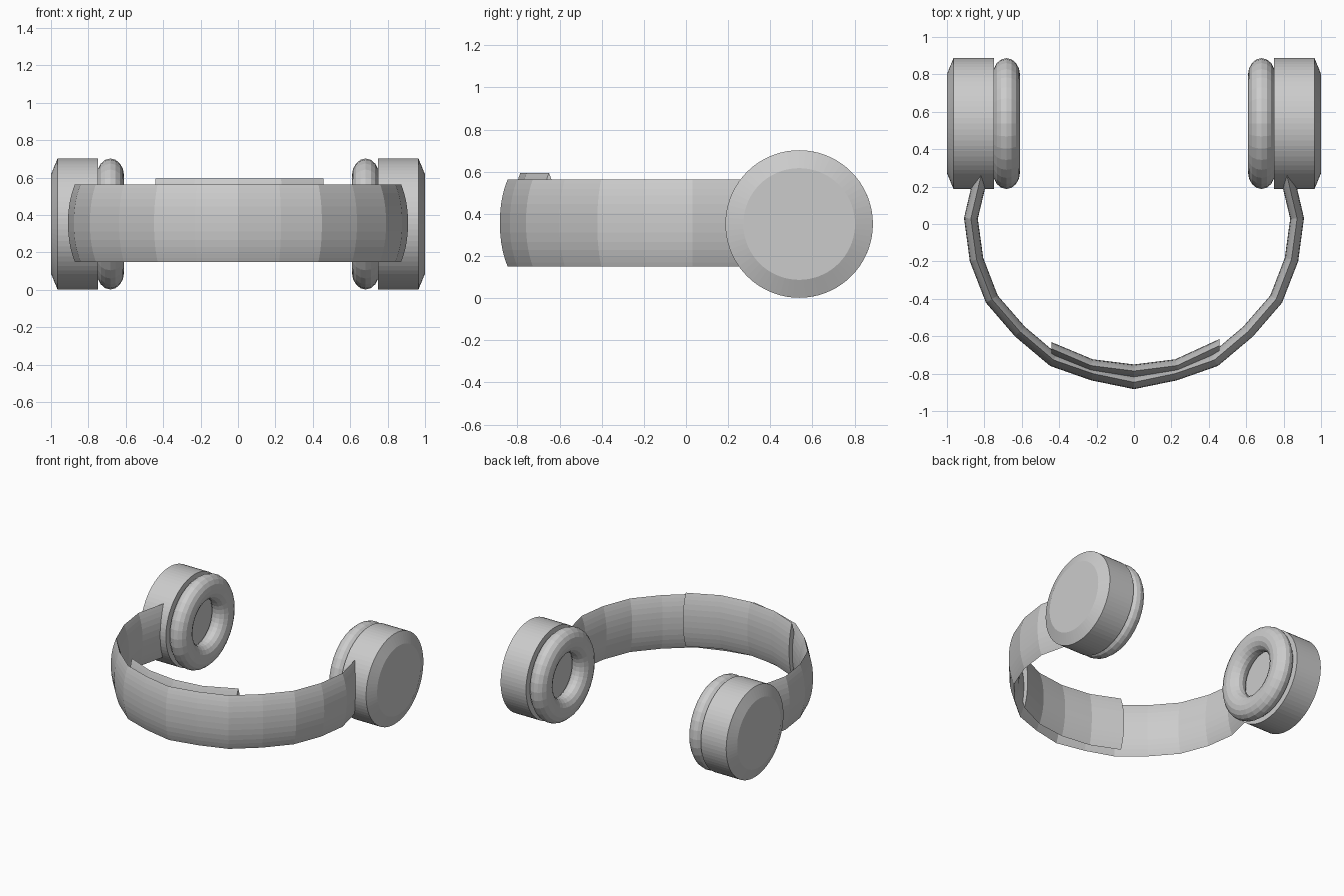
import bpy, bmesh, math
from mathutils import Vector

if "Cube" in bpy.data.objects:
    bpy.data.objects.remove(bpy.data.objects["Cube"])

CY, CZ = 0.537, 0.352      # ear cup centre


def finish(name, bm):
    bmesh.ops.remove_doubles(bm, verts=bm.verts, dist=1e-5)
    bmesh.ops.recalc_face_normals(bm, faces=bm.faces)
    me = bpy.data.meshes.new(name)
    bm.to_mesh(me)
    bm.free()
    ob = bpy.data.objects.new(name, me)
    bpy.context.collection.objects.link(ob)
    return ob


def lathe(name, profile, segs, side, closed=False):
    """Revolve (x, radius) points round the cup axis; side mirrors in x."""
    bm = bmesh.new()
    rings = []
    for x, r in profile:
        rings.append([bm.verts.new((side * x,
                                    CY + r * math.cos(2 * math.pi * i / segs),
                                    CZ + r * math.sin(2 * math.pi * i / segs)))
                      for i in range(segs)])
    pairs = list(zip(rings, rings[1:]))
    if closed:
        pairs.append((rings[-1], rings[0]))
    else:
        bm.faces.new(rings[0])
        bm.faces.new(rings[-1])
    for a, b in pairs:
        for i in range(segs):
            j = (i + 1) % segs
            bm.faces.new((a[i], a[j], b[j], b[i]))
    return finish(name, bm)


def lens_section(half_t, half_h, n=14):
    """Lens-shaped cross-section as (offset, height) points."""
    out = []
    for s in (1, -1):
        for i in range(n):
            h = -math.cos(math.pi * i / n)
            out.append((s * half_t * (1 - abs(h) ** 2.3), s * h * half_h))
    return out


def sweep(name, path, section, zc, end_normal=None):
    """Sweep an upright section along a flat path."""
    pts = [Vector((x, y, 0)) for x, y in path]
    bm = bmesh.new()
    rings = []
    last = len(pts) - 1
    for i, p in enumerate(pts):
        t = (pts[min(i + 1, last)] - pts[max(i - 1, 0)]).normalized()
        nrm = Vector((t.y, -t.x, 0))
        if end_normal and i in (0, last):
            nrm = Vector(end_normal)
        rings.append([bm.verts.new(p + nrm * o + Vector((0, 0, zc + h)))
                      for o, h in section])
    m = len(section)
    for a, b in zip(rings, rings[1:]):
        for i in range(m):
            j = (i + 1) % m
            bm.faces.new((a[i], a[j], b[j], b[i]))
    bm.faces.new(rings[0])
    bm.faces.new(rings[-1])
    return finish(name, bm)


# Ear cups with chamfered outer faces, and ring cushions
cup = [(0.748, 0.35), (0.965, 0.35), (1.0, 0.265)]
cushion = [(0.682 + 0.073 * math.cos(2 * math.pi * k / 16),
            0.258 + 0.092 * math.sin(2 * math.pi * k / 16)) for k in range(16)]
for label, side in (("right", 1), ("left", -1)):
    lathe(label + "_ear_cup", cup, 72, side)
    lathe(label + "_ear_cushion", cushion, 32, side, closed=True)

# Headband, its ends running into the cups
half = [(0.22, -0.80), (0.43, -0.727), (0.61, -0.575), (0.76, -0.402),
        (0.842, -0.19), (0.872, 0.03), (0.82, 0.25), (0.81, 0.36)]
band = [(-x, y) for x, y in reversed(half)] + [(0, -0.846)] + half
sweep("headband", band, lens_section(0.037, 0.207), 0.357)

# Inner head pad, cut square at both ends
pad = [(-0.44, -0.667), (-0.23, -0.757), (0, -0.786), (0.23, -0.757), (0.457, -0.65)]
sweep("head_pad", pad, lens_section(0.035, 0.207), 0.388, (0, -1, 0))
